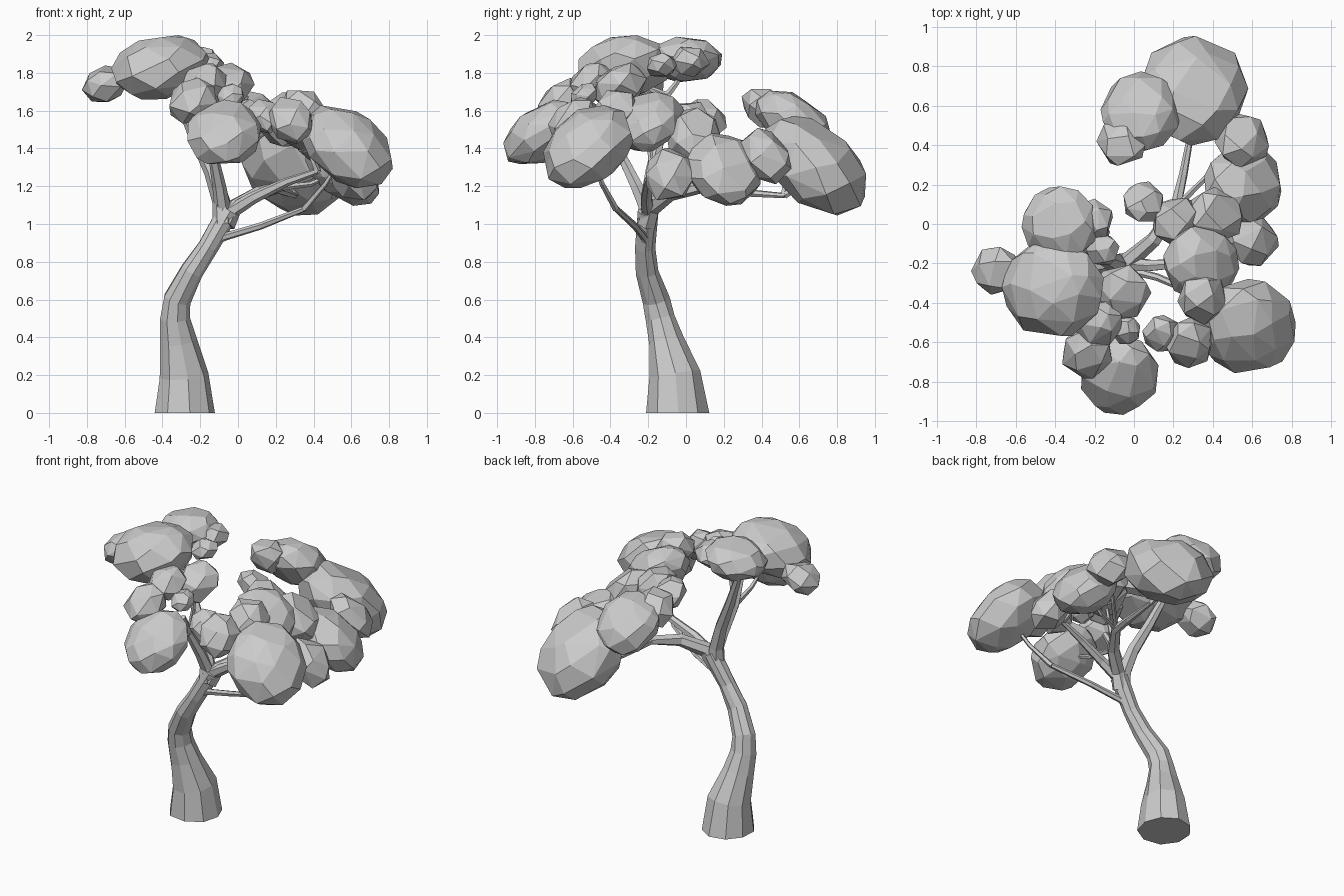
import bpy, bmesh, math, random
from mathutils import Vector

random.seed(4)
if "Cube" in bpy.data.objects:
    bpy.data.objects.remove(bpy.data.objects["Cube"])

grey = bpy.data.materials.new("plain grey")
grey.use_nodes = True
colour = (0.6, 0.6, 0.6, 1)
grey.diffuse_color = colour
grey.node_tree.nodes["Principled BSDF"].inputs["Base Color"].default_value = colour

UP = Vector((0, 0, 1))


def finish(bm, name):
    bmesh.ops.recalc_face_normals(bm, faces=bm.faces)
    mesh = bpy.data.meshes.new(name)
    bm.to_mesh(mesh)
    bm.free()
    mesh.materials.append(grey)
    obj = bpy.data.objects.new(name, mesh)
    bpy.context.scene.collection.objects.link(obj)


def tube(name, spots, radii, sides=6, rough=0.06):
    """Faceted tube that follows the spots, with slightly uneven rings."""
    bm = bmesh.new()
    rings = []
    last = len(spots) - 1
    for i, (spot, radius) in enumerate(zip(spots, radii)):
        along = spots[min(i + 1, last)] - spots[max(i - 1, 0)]
        turn = UP.rotation_difference(UP if spot.z == 0 else along)
        ring = []
        for k in range(sides):
            angle = math.tau * k / sides
            rim = Vector((math.cos(angle), math.sin(angle), 0))
            reach = radius * random.uniform(1 - rough, 1 + rough)
            ring.append(bm.verts.new(spot + turn @ rim * reach))
        rings.append(ring)
    for low, high in zip(rings, rings[1:]):
        for k in range(sides):
            n = (k + 1) % sides
            bm.faces.new((low[k], low[n], high[n], high[k]))
    bm.faces.new(rings[0])
    bm.faces.new(rings[-1])
    finish(bm, name)


def limb(name, thick, thin, *path):
    """Evenly tapering limb; returns its points so twigs can start there."""
    spots = [Vector(p) for p in path]
    last = len(spots) - 1
    radii = [thick + (thin - thick) * i / last for i in range(last + 1)]
    tube(name, spots, radii)
    return spots


def leaf_clump(name, centre, radius):
    """Irregular faceted ellipsoid: flatter when high, drooping outward when low."""
    large = radius > 0.16
    count = 38 if large else 19
    spin = random.uniform(0, math.tau)
    height = radius * (1.35 - 0.38 * centre.z) * (1 if large else 1.2)
    slope = 0.42 - 0.7 * max(0, centre.z - 1.42)
    droop = Vector((centre.x, centre.y, 0)).normalized() * slope
    bm = bmesh.new()
    for i in range(count):
        z = 1 - (2 * i + 1) / count
        angle = spin + i * math.pi * (3 - math.sqrt(5))
        flat = math.sqrt(1 - z * z)
        p = Vector((flat * math.cos(angle), flat * math.sin(angle), z))
        p += Vector([random.uniform(-0.15, 0.15) for axis in "xyz"])
        p = p.normalized() * (1.03 if large else 1.1)
        q = Vector((p.x * radius, p.y * radius, p.z * height))
        q.z -= q.dot(droop)
        bm.verts.new(centre + q)
    bmesh.ops.convex_hull(bm, input=bm.verts)
    bmesh.ops.dissolve_limit(bm, angle_limit=math.radians(8), verts=bm.verts, edges=bm.edges)
    finish(bm, name)


def foliage(group, hub, *clumps):
    """Leaf clumps (x, y, z, radius); the larger ones are held by a twig from the hub."""
    for n, (x, y, z, radius) in enumerate(clumps, 1):
        centre = Vector((x, y, z))
        leaf_clump(f"{group}_leaves_{n}", centre, radius)
        if radius > 0.125:
            bend = hub.lerp(centre, 0.5) - UP * 0.03
            tube(f"{group}_twig_{n}", [hub, bend, centre], [0.018, 0.014, 0.008], sides=5)


# Leaning trunk with a flared foot
trunk = [(-.285, -.04, 0), (-.29, -.055, .2), (-.318, -.105, .38), (-.335, -.135, .5),
         (-.325, -.16, .6), (-.245, -.205, .75), (-.16, -.215, .88), (-.05, -.2, 1.07)]
girth = [.168, .138, .098, .08, .073, .063, .054, .058]
tube("trunk", [Vector(p) for p in trunk], girth, sides=9)

# Main limbs
left = limb("left_limb", .055, .025, (-.08, -.21, 1), (-.09, -.2, 1.12),
            (-.14, -.18, 1.28), (-.23, -.14, 1.47), (-.32, -.1, 1.68))
front = limb("front_limb", .045, .018, (-.08, -.2, 1.06), (-.1, -.26, 1.2),
             (-.13, -.34, 1.36), (-.12, -.42, 1.5))
back = limb("back_limb", .055, .014, (-.07, -.21, 1), (-.02, -.18, 1.09), (.1, -.08, 1.16),
            (.21, .08, 1.19), (.25, .25, 1.17), (.3, .52, 1.15))
middle = limb("middle_limb", .04, .016, (-.05, -.2, 1.06), (.08, -.21, 1.14),
              (.25, -.2, 1.22), (.42, -.18, 1.28))
right = limb("low_limb", .025, .016, (-.17, -.21, .86), (-.08, -.22, .93),
             (.12, -.27, .99), (.35, -.37, 1.08))

# Leaf clumps and twigs
foliage("left", left[-1], (-.41, -.325, 1.83, .255), (-.375, 0, 1.87, .19),
        (-.7, -.235, 1.74, .115), (-.16, -.13, 1.84, .08), (-.21, .02, 1.86, .1))
foliage("front", front[-2], (-.075, -.765, 1.48, .2), (-.24, -.65, 1.65, .125),
        (-.18, -.5, 1.75, .115), (-.04, -.54, 1.68, .07), (-.06, -.35, 1.73, .135))
foliage("middle", middle[-1], (.34, -.2, 1.54, .19), (.41, .04, 1.46, .14),
        (.22, .01, 1.53, .125), (.05, .11, 1.56, .1))
foliage("side", back[-3], (.555, .2, 1.29, .2), (.55, .42, 1.36, .13), (.6, -.085, 1.26, .125))
foliage("back", back[-1], (.3, .68, 1.31, .275), (.035, .57, 1.54, .2), (-.06, .42, 1.61, .12))
foliage("right", right[-1], (.58, -.52, 1.41, .24), (.28, -.6, 1.55, .12),
        (.14, -.555, 1.57, .09), (.35, -.38, 1.6, .12))
